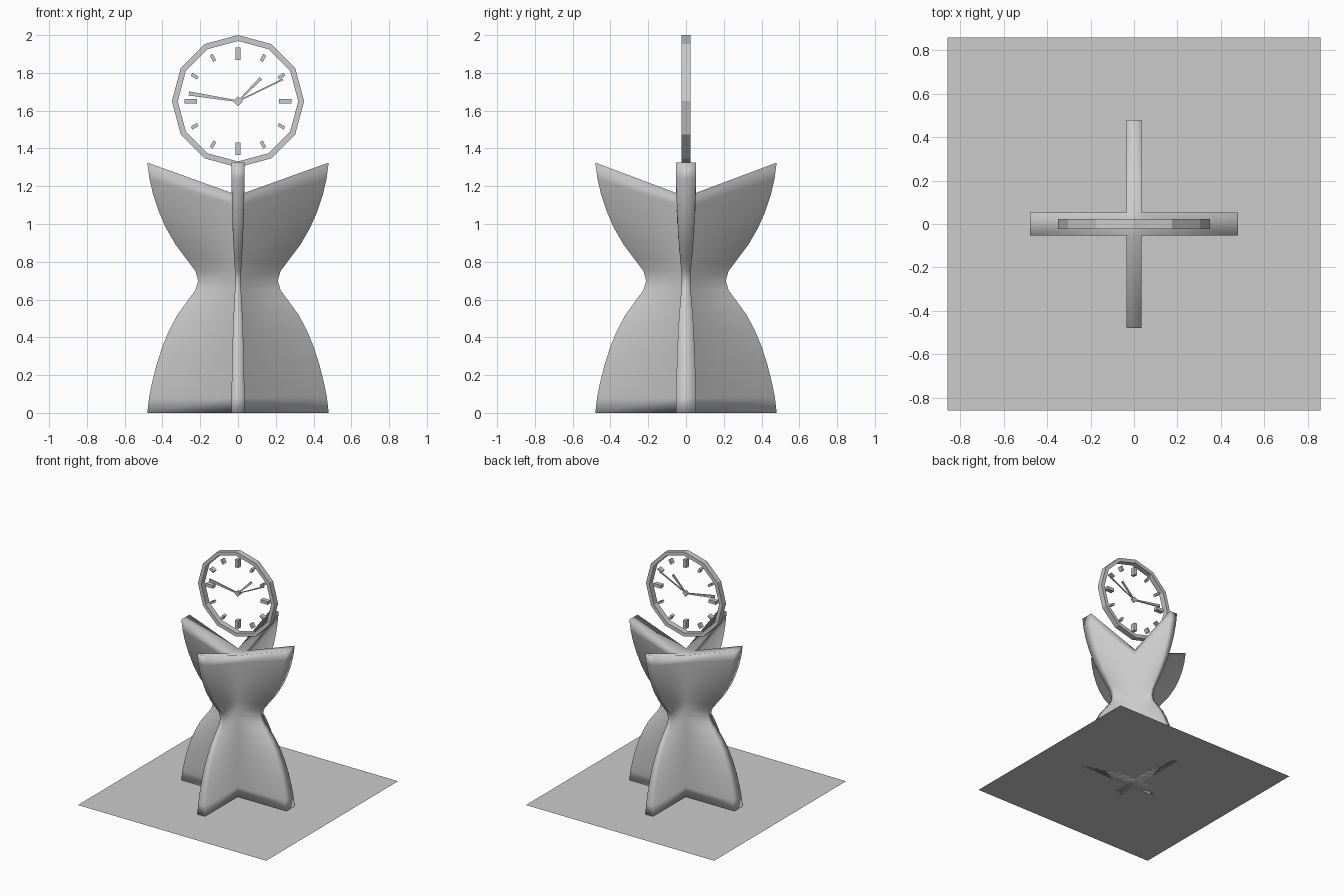
import bpy, bmesh, math
from mathutils import Matrix, Vector

if "Cube" in bpy.data.objects:
    bpy.data.objects.remove(bpy.data.objects["Cube"])

CZ = 1.65  # height of the clock centre


def finish(name, bm):
    bmesh.ops.recalc_face_normals(bm, faces=bm.faces)
    me = bpy.data.meshes.new(name)
    bm.to_mesh(me)
    bm.free()
    ob = bpy.data.objects.new(name, me)
    bpy.context.collection.objects.link(ob)
    return ob


def dial_bar(name, angle, r0, r1, w0, w1, depth):
    """Bar pointing outward on the dial, w0/w1 = half widths, depth = half depth."""
    bm = bmesh.new()
    bmesh.ops.create_cube(bm, size=2)
    for v in bm.verts:
        outer = v.co.x > 0
        v.co = Vector((r1 if outer else r0, v.co.y * depth,
                       v.co.z * (w1 if outer else w0)))
    bm.transform(Matrix.Translation((0, 0, CZ)) @ Matrix.Rotation(-angle, 4, 'Y'))
    return finish(name, bm)


# Square base sheet
bm = bmesh.new()
bmesh.ops.create_grid(bm, x_segments=1, y_segments=1, size=0.86)
finish("base_sheet", bm)

# Cross-shaped pedestal: one cross outline scaled along an hourglass profile
A, B, R = 0.035, 0.054, 0.48
cross = [(R, -B), (R, B), (A, B), (A, R), (-A, R), (-A, B),
         (-R, B), (-R, -B), (-A, -B), (-A, -R), (A, -R), (A, -B)]
profile = [(0, .48), (.08, .471), (.155, .456), (.26, .43), (.36, .397), (.44, .363),
           (.52, .32), (.60, .262), (.65, .225), (.70, .211), (.75, .225), (.81, .27),
           (.89, .33), (.98, .382), (1.06, .417), (1.15, .448), (1.24, .469), (1.325, .48)]
bm = bmesh.new()
rings = []
for z, r in profile:
    zi = z if z < .75 else .75 + (z - .75) * .415 / .575   # valley of the top V
    s = r / R
    rings.append([bm.verts.new((x * s, y * s, z if max(abs(x), abs(y)) == R else zi))
                  for x, y in cross])
for lo, hi in zip(rings, rings[1:]):
    for i in range(12):
        j = (i + 1) % 12
        bm.faces.new((lo[i], lo[j], hi[j], hi[i]))
for ring in (rings[0], rings[-1]):
    for idx in ((2, 5, 8, 11), (0, 1, 2, 11), (2, 3, 4, 5), (5, 6, 7, 8), (8, 9, 10, 11)):
        bm.faces.new([ring[k] for k in idx])
for f in bm.faces:
    f.smooth = True
finish("pedestal", bm)

# Twelve-sided clock rim
bm = bmesh.new()
section = [(.35, -.023), (.35, .023), (.319, .023), (.319, -.023)]
loops = []
for k in range(12):
    a = k * math.pi / 6
    loops.append([bm.verts.new((r * math.cos(a), y, CZ + r * math.sin(a)))
                  for r, y in section])
for k in range(12):
    p, q = loops[k], loops[(k + 1) % 12]
    for i in range(4):
        j = (i + 1) % 4
        bm.faces.new((p[i], p[j], q[j], q[i]))
finish("clock_rim", bm)

# Hour marks, larger at the quarters
for k in range(12):
    if k % 3 == 0:
        dial_bar(f"quarter_mark_{k}", k * math.pi / 6, .218, .284, .013, .013, .018)
    else:
        dial_bar(f"hour_mark_{k}", k * math.pi / 6, .246, .284, .009, .009, .018)

# Hands widen towards the tip
dial_bar("hour_hand", math.radians(45), 0, .172, .003, .009, .006)
dial_bar("minute_hand", math.radians(171), 0, .263, .004, .011, .006)
dial_bar("second_hand", math.radians(26), 0, .265, .003, .005, .004)

# Diamond hub
dial_bar("clock_hub", math.radians(45), -.018, .018, .018, .018, .01)
